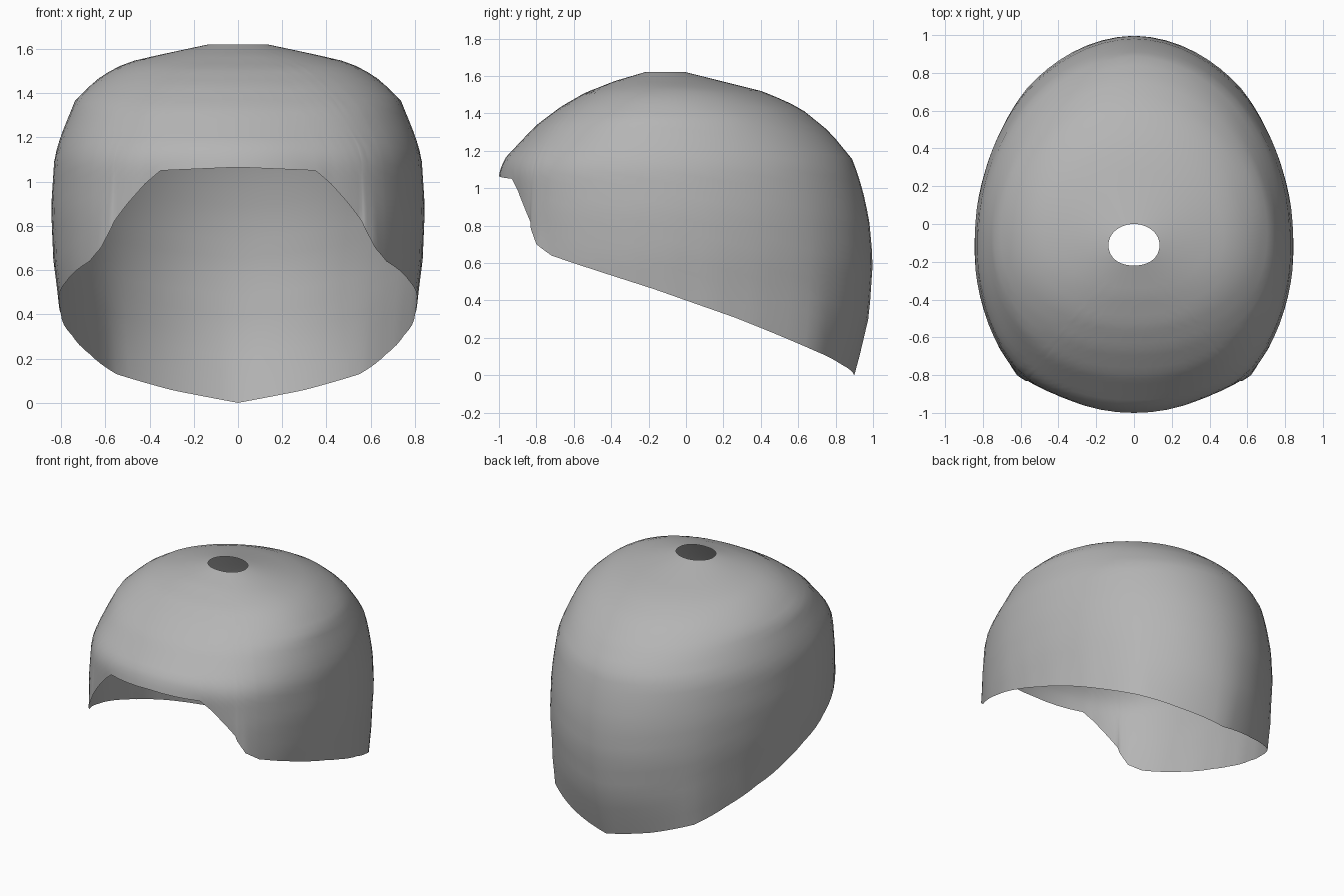
import bpy, bmesh, math

if "Cube" in bpy.data.objects:
    bpy.data.objects.remove(bpy.data.objects["Cube"])

CY = -0.11          # y of the crown opening's centre
TOP = 1.62
RINGS, SUB = 28, 4

# Vertical profiles (z, reach from the centre) for front, side and back
FRONT = [(1.62, .11), (1.573, .27), (1.51, .43), (1.435, .56), (1.333, .695),
         (1.163, .855), (1.11, .88), (1.06, .89), (0, .89)]
SIDE = [(1.62, .135), (1.585, .30), (1.55, .46), (1.515, .555), (1.46, .64),
        (1.37, .735), (1.21, .80), (1.11, .83), (.88, .845), (.65, .835),
        (.47, .812), (.35, .80), (0, .77)]
BACK = [(1.62, .11), (1.515, .53), (1.43, .72), (1.30, .88), (1.147, 1.005),
        (.99, 1.055), (.83, 1.09), (.61, 1.11), (.32, 1.09), (.11, 1.04), (0, 1.01)]

# Lower rim of one half, from front centre to back centre
RIM = [(0, -1.0, 1.065), (.35, -.93, 1.05), (.42, -.90, .99), (.50, -.865, .90),
       (.56, -.832, .82), (.575, -.83, .785), (.62, -.80, .70), (.67, -.72, .64),
       (.775, -.45, .55), (.808, -.17, .46), (.80, 0, .40), (.75, .27, .305),
       (.67, .48, .22), (.55, .69, .13), (.30, .83, .058), (0, .90, 0)]


def lookup(profile, z):
    for (z0, r0), (z1, r1) in zip(profile, profile[1:]):
        if z >= z1:
            return r0 + (r1 - r0) * (z0 - z) / (z0 - z1)
    return profile[-1][1]


def radius(angle, z):
    """Reach of the shell at a heading (0 = front, pi = back) and height."""
    s, c = abs(math.sin(angle)), math.cos(angle)
    length = lookup(FRONT if c > 0 else BACK, z)
    power = 2.0 + (0.2 if c > 0 else 0.0)
    return ((s / lookup(SIDE, z)) ** power + (abs(c) / length) ** power) ** (-1 / power)


# Rim in polar form, subdivided
polar = [(math.atan2(x, CY - y), math.hypot(x, y - CY), z) for x, y, z in RIM]
columns = []
for a, b in zip(polar, polar[1:]):
    for i in range(SUB):
        columns.append([p + (q - p) * i / SUB for p, q in zip(a, b)])
columns.append(polar[-1])

# How far the rim departs from the plain shell: exact, and softened by heading
exact = [r / radius(a, z) - 1 for a, r, z in columns]
soft = []
for a, _, _ in columns:
    w = [math.exp(-((a - b[0]) / .14) ** 2) for b in columns]
    soft.append(sum(p * q for p, q in zip(w, exact)) / sum(w))

# Half shell: columns run from the crown opening down to the rim
bm = bmesh.new()
grid = []
for (angle, _, rim_z), e, s in zip(columns, exact, soft):
    fade = 2 if math.cos(angle) > 0 else 5
    col = []
    for k in range(RINGS + 1):
        t = k / RINGS
        z = TOP - (TOP - rim_z) * t ** 1.8
        r = radius(angle, z) * (1 + s * t ** fade + (e - s) * t ** 8)
        x = r * math.sin(angle)
        col.append(bm.verts.new((0 if abs(x) < 1e-5 else x, CY - r * math.cos(angle), z)))
    grid.append(col)
for a, b in zip(grid, grid[1:]):
    for k in range(RINGS):
        bm.faces.new((a[k], a[k + 1], b[k + 1], b[k]))
for f in bm.faces:
    f.smooth = True
mesh = bpy.data.meshes.new("cap_shell")
bm.to_mesh(mesh)
bm.free()

shell = bpy.data.objects.new("cap_shell", mesh)
bpy.context.collection.objects.link(shell)
mirror = shell.modifiers.new("mirror", 'MIRROR')
mirror.merge_threshold = 0.0005

# Darker grey finish
grey = bpy.data.materials.new("dark_grey")
grey.diffuse_color = (0.46, 0.46, 0.46, 1)
grey.use_nodes = True
grey.node_tree.nodes["Principled BSDF"].inputs["Base Color"].default_value = grey.diffuse_color
mesh.materials.append(grey)
